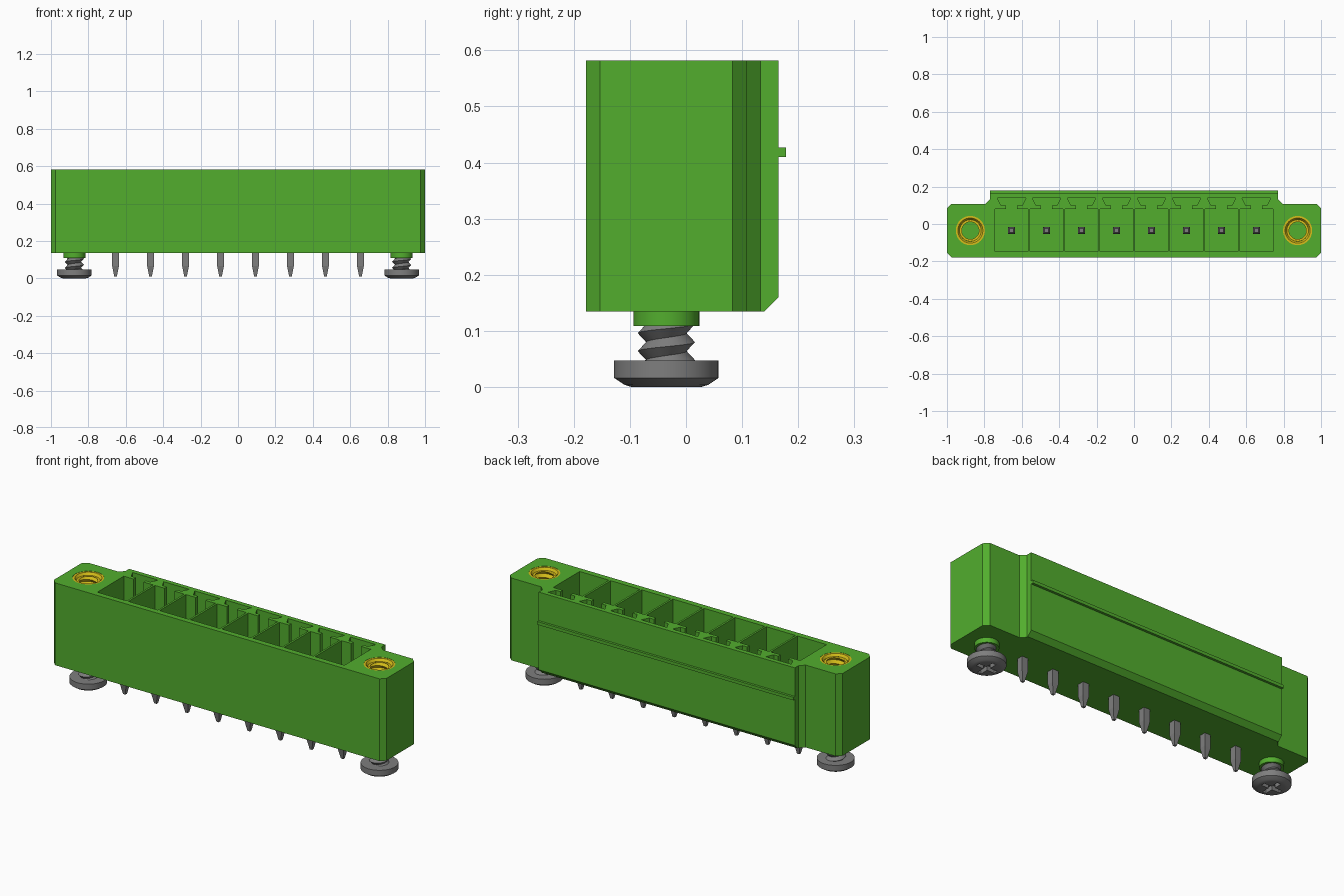
import bpy, bmesh, math

cube = bpy.data.objects.get("Cube")
if cube:
    bpy.data.objects.remove(cube, do_unlink=True)


def material(name, rgb, metallic=0.0):
    m = bpy.data.materials.new(name)
    m.use_nodes = True
    m.diffuse_color = (*rgb, 1)
    m.node_tree.nodes["Principled BSDF"].inputs["Base Color"].default_value = (*rgb, 1)
    return m


GREEN = material("green plastic", (0.085, 0.42, 0.027))
GREY = material("grey metal", (0.21, 0.21, 0.21))
BRASS = material("yellow brass", (0.68, 0.52, 0.01))

TOP, BASE = 0.582, 0.135          # housing height range
AXIS_Y = -0.035                   # pins and screws share this line
SCREW_X = 0.875
PITCH = 0.187
PIN_X = [(i - 3.5) * PITCH for i in range(8)]


def finish(name, bm, mat, smooth=False):
    bmesh.ops.recalc_face_normals(bm, faces=bm.faces)
    me = bpy.data.meshes.new(name)
    bm.to_mesh(me)
    bm.free()
    me.materials.append(mat)
    ob = bpy.data.objects.new(name, me)
    bpy.context.collection.objects.link(ob)
    if smooth:
        bpy.ops.object.select_all(action='DESELECT')
        ob.select_set(True)
        bpy.context.view_layer.objects.active = ob
        bpy.ops.object.shade_smooth_by_angle(angle=math.radians(30))
    return ob


def prism(bm, pts, z0, z1):
    """Extrude a closed outline from z0 to z1."""
    lo = [bm.verts.new((x, y, z0)) for x, y in pts]
    hi = [bm.verts.new((x, y, z1)) for x, y in pts]
    n = len(pts)
    bm.faces.new(lo[::-1])
    bm.faces.new(hi)
    for i in range(n):
        j = (i + 1) % n
        bm.faces.new((lo[i], lo[j], hi[j], hi[i]))


def mirrored(half):
    """Close a right-hand half outline across x = 0."""
    return half + [(-x, y) for x, y in reversed(half)]


def circle(cx, cy, r, n=40):
    return [(cx + r * math.cos(2 * math.pi * i / n),
             cy + r * math.sin(2 * math.pi * i / n)) for i in range(n)]


def lathe(bm, profile, cx, cy, n=40):
    """Spin (radius, z) points about a vertical axis; cap ends only if closed at r = 0."""
    rings = []
    for r, z in profile:
        if r == 0:
            rings.append([bm.verts.new((cx, cy, z))] * n)
        else:
            rings.append([bm.verts.new((x, y, z)) for x, y in circle(cx, cy, r, n)])
    for a, b in zip(rings, rings[1:]):
        for i in range(n):
            j = (i + 1) % n
            quad = list(dict.fromkeys((a[i], a[j], b[j], b[i])))
            bm.faces.new(quad)


def thread(bm, cx, cy, r_crest, r_root, z0, z1, pitch, n=28):
    """Helical V thread, flattened against z0 and z1."""
    turns = math.ceil((z1 - z0) / pitch) + 2
    crest, root = [], []
    for i in range(turns * n + 1):
        a = 2 * math.pi * i / n
        z = z0 + pitch * (i / n - 1)
        for row, r, dz in ((crest, r_crest, 0), (root, r_root, pitch / 2)):
            zz = min(max(z + dz, z0), z1)
            row.append(bm.verts.new((cx + r * math.cos(a), cy + r * math.sin(a), zz)))
    for i in range(turns * n):
        bm.faces.new((crest[i], crest[i + 1], root[i + 1], root[i]))
        if i + n + 1 < len(crest):
            bm.faces.new((root[i], root[i + 1], crest[i + n + 1], crest[i + n]))
    bmesh.ops.dissolve_degenerate(bm, dist=1e-6, edges=bm.edges)


def cut(ob, cutter):
    """Subtract the cutter, then discard it."""
    cutter.hide_render = True
    mod = ob.modifiers.new("cut", 'BOOLEAN')
    mod.operation = 'DIFFERENCE'
    mod.solver = 'EXACT'
    mod.object = cutter
    bpy.ops.object.select_all(action='DESELECT')
    ob.select_set(True)
    bpy.context.view_layer.objects.active = ob
    bpy.ops.object.modifier_apply(modifier=mod.name)
    bpy.data.objects.remove(cutter, do_unlink=True)


# Housing: flanged outline with a chamfer under the raised back
bm = bmesh.new()
prism(bm, mirrored([(0.975, -0.178), (1.0, -0.153), (1.0, 0.083), (0.975, 0.108),
                    (0.795, 0.108), (0.77, 0.133), (0.77, 0.165)]), BASE, TOP)
edge = [e for e in bm.edges
        if all(v.co.y > 0.16 and v.co.z < BASE + 0.01 for v in e.verts)]
bmesh.ops.bevel(bm, geom=edge, offset=0.025, segments=1, affect='EDGES')
housing = finish("housing", bm, GREEN)

# Pockets with keyed slots behind them, and the two insert holes
bm = bmesh.new()
slot = mirrored([(0.088, -0.147), (0.088, 0.08), (0.03, 0.08), (0.03, 0.1),
                 (0.057, 0.1), (0.077, 0.14)])
for px in PIN_X:
    prism(bm, [(px + x, y) for x, y in slot], 0.2, TOP + 0.1)
for s in (-1, 1):
    prism(bm, circle(s * SCREW_X, AXIS_Y, 0.078), 0.3, TOP + 0.1)
cut(housing, finish("pocket_cutter", bm, GREEN))

# Latching rib along the back
bm = bmesh.new()
prism(bm, mirrored([(0.77, 0.16), (0.77, 0.178)]), 0.41, 0.427)
finish("back_rib", bm, GREEN)

# Contact pins with tapered tips
for k, px in enumerate(PIN_X):
    bm = bmesh.new()
    rings = []
    for h, z in ((0.007, 0.01), (0.018, 0.065), (0.018, 0.42), (0.010, 0.445)):
        rings.append([bm.verts.new((px + sx * h, AXIS_Y + sy * h, z))
                      for sx, sy in ((-1, -1), (1, -1), (1, 1), (-1, 1))])
    bm.faces.new(rings[0][::-1])
    bm.faces.new(rings[-1])
    for a, b in zip(rings, rings[1:]):
        for i in range(4):
            j = (i + 1) % 4
            bm.faces.new((a[i], a[j], b[j], b[i]))
    finish(f"pin_{k + 1}", bm, GREY)

for s, side in ((-1, "right"), (1, "left")):
    cx = s * SCREW_X
    # Threaded insert with a funnel mouth
    bm = bmesh.new()
    lathe(bm, [(0.078, TOP - 0.001), (0.067, TOP - 0.001), (0.058, 0.568)], cx, AXIS_Y)
    thread(bm, cx, AXIS_Y, 0.058, 0.046, 0.3, 0.568, 0.032)
    finish(f"{side}_insert", bm, BRASS, True)

    # Collar under the flange
    bm = bmesh.new()
    lathe(bm, [(0, 0.109), (0.059, 0.109), (0.059, 0.15), (0, 0.15)], cx, AXIS_Y)
    finish(f"{side}_collar", bm, GREEN, True)

    # Screw head with a cross recess
    bm = bmesh.new()
    lathe(bm, [(0, 0), (0.062, 0), (0.075, 0.004), (0.093, 0.016), (0.093, 0.047),
               (0, 0.047)], cx, AXIS_Y)
    head = finish(f"{side}_screw_head", bm, GREY, True)
    bm = bmesh.new()
    a, w = 0.055, 0.011
    prism(bm, [(cx + x, AXIS_Y + y) for x, y in mirrored(
        [(w, -a), (w, -w), (a, -w), (a, w), (w, w), (w, a)])], -0.05, 0.025)
    cut(head, finish("recess_cutter", bm, GREY))

    # Screw shank
    bm = bmesh.new()
    thread(bm, cx, AXIS_Y, 0.051, 0.036, 0.04, 0.12, 0.032)
    finish(f"{side}_screw_thread", bm, GREY, True)
